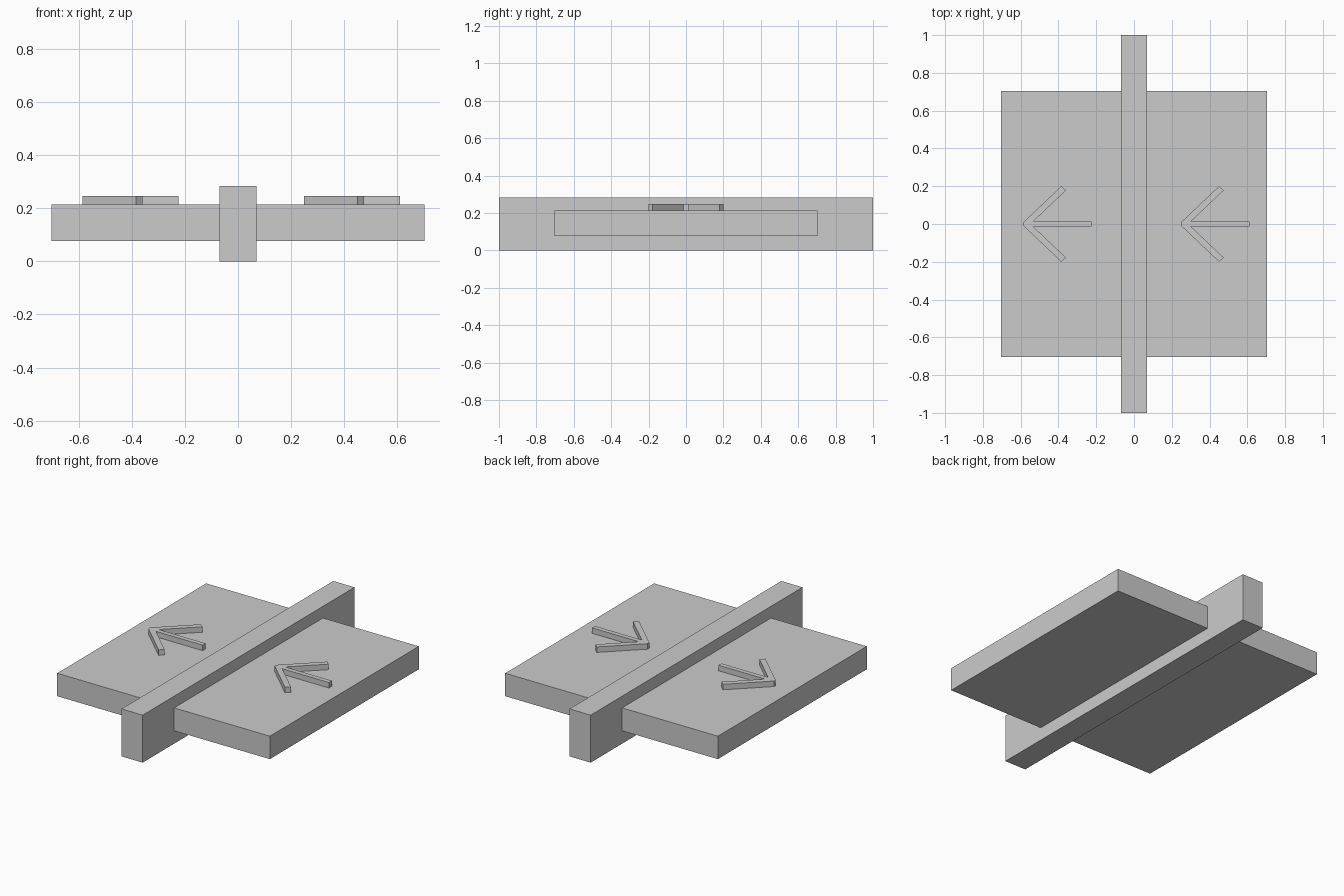
import bpy
import bmesh

if "Cube" in bpy.data.objects:
    bpy.data.objects.remove(bpy.data.objects["Cube"])


def box(name, lo, hi):
    bpy.ops.mesh.primitive_cube_add(size=1)
    ob = bpy.context.object
    ob.name = name
    for v in ob.data.vertices:
        v.co = [l if c < 0 else h for c, l, h in zip(v.co, lo, hi)]
    return ob


def arrow(name, x):
    # upper half of the outline, mirrored across y = 0
    half = [(0.0, 0.008), (0.202, 0.2), (0.227, 0.178), (0.054, 0.014), (0.363, 0.014)]
    outline = half + [(px, -py) for px, py in reversed(half)]
    bm = bmesh.new()
    face = bm.faces.new([bm.verts.new((x + px, py, 0.21)) for px, py in outline])
    top = bmesh.ops.extrude_face_region(bm, geom=[face])["geom"]
    bmesh.ops.translate(bm, vec=(0, 0, 0.037),
                        verts=[g for g in top if isinstance(g, bmesh.types.BMVert)])
    bmesh.ops.recalc_face_normals(bm, faces=bm.faces)
    me = bpy.data.meshes.new(name)
    bm.to_mesh(me)
    bm.free()
    ob = bpy.data.objects.new(name, me)
    bpy.context.collection.objects.link(ob)


# central bar and the slab passing through it
box("center_bar", (-0.07, -1, 0), (0.07, 1, 0.284))
box("base_slab", (-0.703, -0.703, 0.077), (0.703, 0.703, 0.214))

# raised direction arrows, both pointing to -x
arrow("left_arrow", -0.587)
arrow("right_arrow", 0.248)
